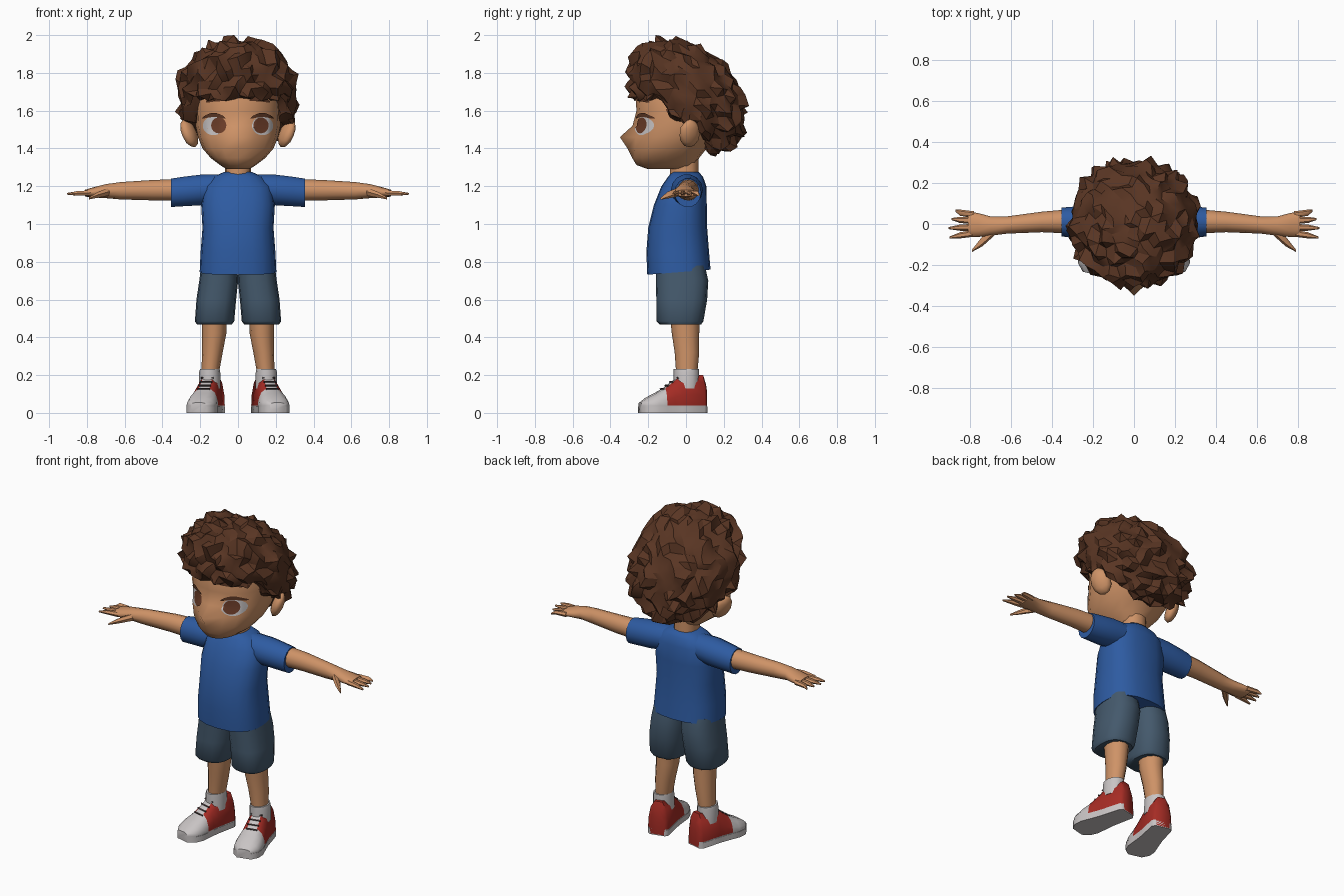
import bpy, bmesh, math, random
from mathutils import Vector, Matrix

if "Cube" in bpy.data.objects:
    bpy.data.objects.remove(bpy.data.objects["Cube"])

random.seed(4)


def material(name, r, g, b):
    m = bpy.data.materials.new(name)
    m.diffuse_color = (r, g, b, 1)
    m.use_nodes = True
    m.node_tree.nodes["Principled BSDF"].inputs["Base Color"].default_value = m.diffuse_color
    return m


SKIN = material("skin", .62, .29, .135)
HAIR = material("hair_brown", .10, .036, .017)
IRIS = material("iris_brown", .15, .047, .022)
WHITE = material("off_white", .58, .55, .55)
BLUE = material("shirt_blue", .027, .105, .36)
SLATE = material("shorts_slate", .058, .10, .15)
RED = material("shoe_red", .38, .025, .018)
DARK = material("lace_dark", .07, .05, .05)


def finish(name, bm, mats, angle=50, fix=True):
    if fix:
        bmesh.ops.recalc_face_normals(bm, faces=bm.faces)
    me = bpy.data.meshes.new(name)
    bm.to_mesh(me)
    bm.free()
    for m in mats:
        me.materials.append(m)
    me.shade_smooth()
    me.set_sharp_from_angle(angle=math.radians(angle))
    ob = bpy.data.objects.new(name, me)
    bpy.context.collection.objects.link(ob)
    return ob


def loft(name, rings, mat, angle=50):
    """Skin a list of equal-length point rings and cap both ends."""
    bm = bmesh.new()
    vs = [[bm.verts.new(p) for p in r] for r in rings]
    n = len(rings[0])
    for a, b in zip(vs, vs[1:]):
        for i in range(n):
            j = (i + 1) % n
            bm.faces.new((a[i], a[j], b[j], b[i]))
    bm.faces.new(vs[0])
    bm.faces.new(vs[-1])
    return finish(name, bm, [mat], angle)


def power(v, e):
    return math.copysign(abs(v) ** e, v)


def zring(cx, z, yf, yb, hw, n=16, e=.85, tilt=0.0):
    """Horizontal rounded ring, first point faces the front."""
    cy, ry, pts = (yf + yb) / 2, (yb - yf) / 2, []
    for i in range(n):
        a = 2 * math.pi * i / n
        y = cy - ry * power(math.cos(a), e)
        pts.append(Vector((cx + hw * power(math.sin(a), e), y, z + tilt * (y - cy))))
    return pts


def xring(s, x, y, z, ry, rz, n=10):
    """Upright ring across an arm that runs along x."""
    return [Vector((s * x, y + ry * math.cos(2 * math.pi * i / n),
                    z + rz * math.sin(2 * math.pi * i / n))) for i in range(n)]


# Head: rings with the front point pulled out into the nose
head_rows = [(1.29, -.20, .03, .06), (1.312, -.262, .05, .095), (1.35, -.285, .07, .145),
             (1.40, -.285, .11, .188), (1.46, -.28, .17, .212), (1.52, -.265, .21, .225),
             (1.60, -.262, .25, .228), (1.70, -.27, .25, .222), (1.82, -.20, .18, .16)]
rings = [zring(0, *r, n=16, e=.9) for r in head_rows]
for i, push in ((3, .025), (4, .07), (5, .018)):
    rings[i][0].y -= push
head = loft("head", rings, SKIN, 60)
loft("neck", [zring(0, z, -.085, .065, .068, 12) for z in (1.2, 1.4)], SKIN)

# Ears
for s in (1, -1):
    bm = bmesh.new()
    bmesh.ops.create_icosphere(bm, subdivisions=2, radius=1)
    turn = Matrix.Rotation(s * .4, 4, 'Y') @ Matrix.Rotation(s * .45, 4, 'Z')
    bm.transform(Matrix.Translation((s * .258, .02, 1.48)) @ turn
                 @ Matrix.Diagonal((.034, .06, .08, 1)))
    finish("ear", bm, [SKIN])

# Hair: jagged, back-leaning ball cut away above the face and around the ears
hairline = [(-9, 1.675), (-.14, 1.675), (-.06, 1.54), (.07, 1.50), (.12, 1.36), (9, 1.36)]


def hair_bottom(y):
    for (y0, z0), (y1, z1) in zip(hairline, hairline[1:]):
        if y <= y1:
            return z0 + (z1 - z0) * (y - y0) / (y1 - y0)


bm = bmesh.new()
bmesh.ops.create_icosphere(bm, subdivisions=4, radius=1)
for v in bm.verts:
    d = v.co.normalized()
    r = random.choice((.93, .97, 1.0, 1.07))
    d = (d + Vector([random.uniform(-.03, .03) for _ in range(3)])) * r
    z = 1.675 + .305 * d.z
    y = .005 + .295 * d.y + (1.675 - z) * .3
    v.co = (.32 * d.x, y, max(z, hair_bottom(y) + random.uniform(-.025, .025)))
finish("hair", bm, [HAIR], 28)

# Eyes and brows: thin patches laid on the face
bpy.context.view_layer.update()


def face_patch(name, cx, cz, hw, hh, mat, lift, slope=0.0, arch=0.0):
    bm = bmesh.new()
    cols, rows, grid = 12, 5, []
    for i in range(cols + 1):
        u = -math.cos(math.pi * i / cols) * .995
        half = hh * math.sqrt(1 - u * u)
        col = []
        for j in range(rows + 1):
            x = cx + hw * u
            z = cz + slope * u * hw - arch * u * u + half * (2 * j / rows - 1)
            hit, loc, _, _ = head.ray_cast(Vector((x, -1, z)), Vector((0, 1, 0)))
            col.append(bm.verts.new((x, (loc.y if hit else -.2) - lift, z)))
        grid.append(col)
    for a, b in zip(grid, grid[1:]):
        for j in range(rows):
            bm.faces.new((a[j], b[j], b[j + 1], a[j + 1]))
    finish(name, bm, [mat], fix=False)


for s in (1, -1):
    face_patch("eye_white", s * .13, 1.52, .056, .05, WHITE, .003)
    face_patch("iris", .01 + s * .112, 1.522, .04, .042, IRIS, .006)
    face_patch("upper_lash", s * .128, 1.577, .062, .011, HAIR, .008, arch=.018)
    face_patch("eyebrow", s * .115, 1.662, .055, .013, HAIR, .006, slope=-s * .08, arch=.012)

# Shirt body and sleeves
shirt_rows = [(.745, -.205, .13, .203), (.85, -.21, .122, .198), (.98, -.20, .112, .188),
              (1.10, -.17, .11, .195), (1.20, -.13, .108, .18), (1.25, -.095, .09, .13),
              (1.275, -.075, .068, .075)]
loft("shirt", [zring(0, *r, n=20, e=.8, tilt=.08 if i == 0 else 0)
               for i, r in enumerate(shirt_rows)], BLUE)

sleeve_rows = [(.08, .005, 1.19, .08, .075), (.20, .005, 1.18, .085, .083),
               (.29, .008, 1.172, .077, .08), (.355, .01, 1.165, .07, .077)]
arm_rows = [(.30, .013, 1.18, .06, .058), (.45, .01, 1.179, .05, .054),
            (.62, -.005, 1.176, .042, .046), (.70, -.01, 1.174, .047, .037),
            (.76, -.005, 1.168, .058, .028), (.81, 0, 1.163, .062, .018)]
fingers = {"index_finger": (-.045, -.066, .90, 1.158), "middle_finger": (-.016, -.02, .905, 1.16),
           "ring_finger": (.016, .024, .89, 1.158), "little_finger": (.045, .066, .872, 1.153)}
for s in (1, -1):
    loft("sleeve", [xring(s, *r, n=14) for r in sleeve_rows], BLUE)
    loft("arm", [xring(s, *r, n=12) for r in arm_rows], SKIN)
    for name, (y0, y1, tip, z) in fingers.items():
        loft(name, [xring(s, .78, y0, 1.164, .017, .016, 6),
                    xring(s, .85, (y0 + y1) / 2, 1.163, .015, .013, 6),
                    xring(s, tip, y1, z, .005, .005, 6)], SKIN)
    loft("thumb", [xring(s, .68, -.03, 1.172, .025, .024, 6),
                   xring(s, .74, -.085, 1.155, .024, .018, 6),
                   xring(s, .79, -.13, 1.135, .006, .006, 6)], SKIN)

# Shorts, legs, socks
for s in (1, -1):
    loft("shorts_leg", [zring(s * cx, z, yf, yb, hw, 16, .8) for cx, z, yf, yb, hw in (
        (.125, .468, -.14, .08, .092), (.124, .485, -.157, .092, .104),
        (.115, .60, -.157, .112, .105), (.102, .70, -.16, .118, .103),
        (.10, .78, -.16, .10, .095))], SLATE)
    loft("leg", [zring(s * cx, z, yf, yb, hw, 12, 1) for cx, z, yf, yb, hw in (
        (.125, .56, -.09, .075, .068), (.126, .42, -.075, .07, .064),
        (.136, .32, -.06, .07, .055), (.147, .21, -.052, .06, .046))], SKIN)
    loft("sock", [zring(s * cx, z, -.065, .07, hw, 12, 1) for cx, z, hw in (
        (.15, .13, .058), (.15, .215, .056), (.149, .232, .052))], WHITE)

# Shoes: section swept heel to toe, coloured by height and position
shoe_rows = [(.105, .042, .15), (.088, .058, .20), (-.035, .062, .195), (-.075, .066, .165),
             (-.12, .072, .13), (-.165, .078, .105), (-.215, .07, .08), (-.25, .04, .055)]
for s in (1, -1):
    place = (Matrix.Translation((s * .15, 0, 0)) @ Matrix.Rotation(s * .24, 4, 'Z'))
    rings = []
    for y, w, t in shoe_rows:
        half = [(w * .95, .005), (w * 1.05, .04), (w, .04 + .35 * (t - .04)),
                (w * .8, .04 + .75 * (t - .04)), (w * .4, t)]
        rings.append([Vector((x, y, z)) for x, z in half]
                     + [Vector((-x, y, z)) for x, z in reversed(half)])
    shoe = loft("shoe", rings, RED)
    shoe.data.materials.append(WHITE)
    for f in shoe.data.polygons:
        c = f.center
        tongue = abs(c.x) < .012 and c.y < -.03 and f.normal.z > .3
        if c.z < .03 or c.y < -.14 or tongue:
            f.material_index = 1
    shoe.data.transform(place)
    if s < 0:
        shoe.data.update()
    # Laces
    for y, z in ((-.052, .185), (-.08, .163), (-.105, .144), (-.13, .127)):
        bm = bmesh.new()
        bmesh.ops.create_cube(bm, size=1)
        bm.transform(place @ Matrix.Translation((0, y, z)) @ Matrix.Rotation(.65, 4, 'X')
                     @ Matrix.Diagonal((.066, .007, .008, 1)))
        finish("lace", bm, [DARK])
    # Sole
    sole = [Vector((sx * w * 1.06, y, 0)) for sx, rows in ((1, shoe_rows), (-1, shoe_rows[::-1]))
            for y, w, _ in rows]
    sole_ob = loft("sole", [sole, [p + Vector((0, 0, .035)) for p in sole]], WHITE)
    sole_ob.data.transform(place)
